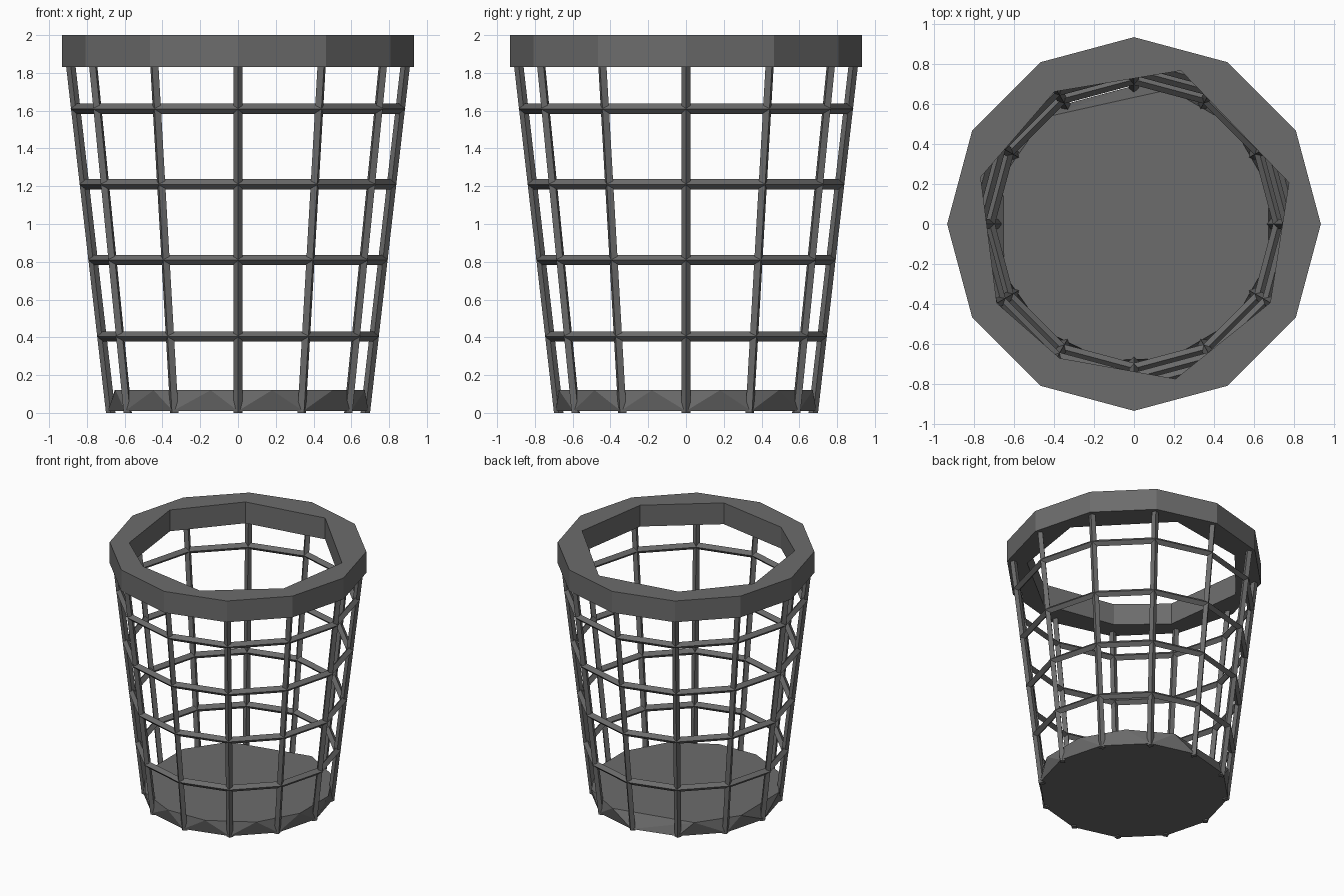
import bpy, bmesh, math
from mathutils import Vector

if "Cube" in bpy.data.objects:
    bpy.data.objects.remove(bpy.data.objects["Cube"])

N = 12
grey = bpy.data.materials.new("dark grey")
grey.diffuse_color = (0.15, 0.15, 0.15, 1)
grey.use_nodes = True
grey.node_tree.nodes["Principled BSDF"].inputs["Base Color"].default_value = grey.diffuse_color


def polar(r, deg, z):
    a = math.radians(deg)
    return Vector((r * math.cos(a), r * math.sin(a), z))


def finish(bm, name):
    bmesh.ops.recalc_face_normals(bm, faces=bm.faces)
    me = bpy.data.meshes.new(name)
    bm.to_mesh(me)
    bm.free()
    me.materials.append(grey)
    ob = bpy.data.objects.new(name, me)
    bpy.context.collection.objects.link(ob)
    return ob


def bar_radius(z):
    return 0.674 + 0.115 * z


# upright bars: leaning rods with a diamond section, corner outward
def upright(deg):
    bm = bmesh.new()
    h = 0.025
    side = polar(h, deg + 90, 0)
    ends = []
    for z in (0.0, 1.86):
        r = bar_radius(z)
        c = polar(r, deg, z)
        pts = (polar(r + h, deg, z), c + side, polar(r - h, deg, z), c - side)
        ends.append([bm.verts.new(p) for p in pts])
    for i in range(4):
        j = (i + 1) % 4
        bm.faces.new((ends[0][i], ends[0][j], ends[1][j], ends[1][i]))
    bm.faces.new(ends[0])
    bm.faces.new(ends[1])
    finish(bm, "upright_bar")


# hoops: twelve-sided rings with a diamond section
def hoop(z):
    bm = bmesh.new()
    r, h = bar_radius(z), 0.027
    prof = ((r + h, z), (r, z + h), (r - h, z), (r, z - h))
    loops = [[bm.verts.new(polar(pr, k * 360 / N, pz)) for pr, pz in prof]
             for k in range(N)]
    for k in range(N):
        a, b = loops[k], loops[(k + 1) % N]
        for i in range(4):
            j = (i + 1) % 4
            bm.faces.new((a[i], b[i], b[j], a[j]))
    finish(bm, "hoop")


for k in range(N):
    upright(k * 360 / N)
for z in (0.405, 0.81, 1.21, 1.61):
    hoop(z)

# floor: thick slab, regular below and with a rougher top outline
bm = bmesh.new()
for k in range(N):
    bm.verts.new(polar(0.69, k * 30, 0.01))
for deg in (15, 45, 75, 130, 160, 201, 230, 258, 285, 316, 345):
    bm.verts.new(polar(0.695, deg, 0.12))
bmesh.ops.convex_hull(bm, input=bm.verts)
bmesh.ops.dissolve_limit(bm, angle_limit=0.01, verts=bm.verts, edges=bm.edges)
finish(bm, "floor")

# rim: regular outside, uneven eight-sided opening
inner = ((15, .80), (73, .80), (121, .77), (163, .80),
         (210, .79), (241, .765), (285, .80), (330, .785))
bm = bmesh.new()
levels = []
for z in (1.83, 2.0):
    out = [bm.verts.new(polar(0.932, k * 30, z)) for k in range(N)]
    inn = [bm.verts.new(polar(r, d, z)) for d, r in inner]
    levels.append((out, inn))
    edges = [bm.edges.new((l[i], l[(i + 1) % len(l)]))
             for l in (out, inn) for i in range(len(l))]
    bmesh.ops.triangle_fill(bm, edges=edges, use_beauty=True)
for lo, hi in zip(levels[0], levels[1]):
    n = len(lo)
    for i in range(n):
        j = (i + 1) % n
        bm.faces.new((lo[i], lo[j], hi[j], hi[i]))
finish(bm, "rim")
